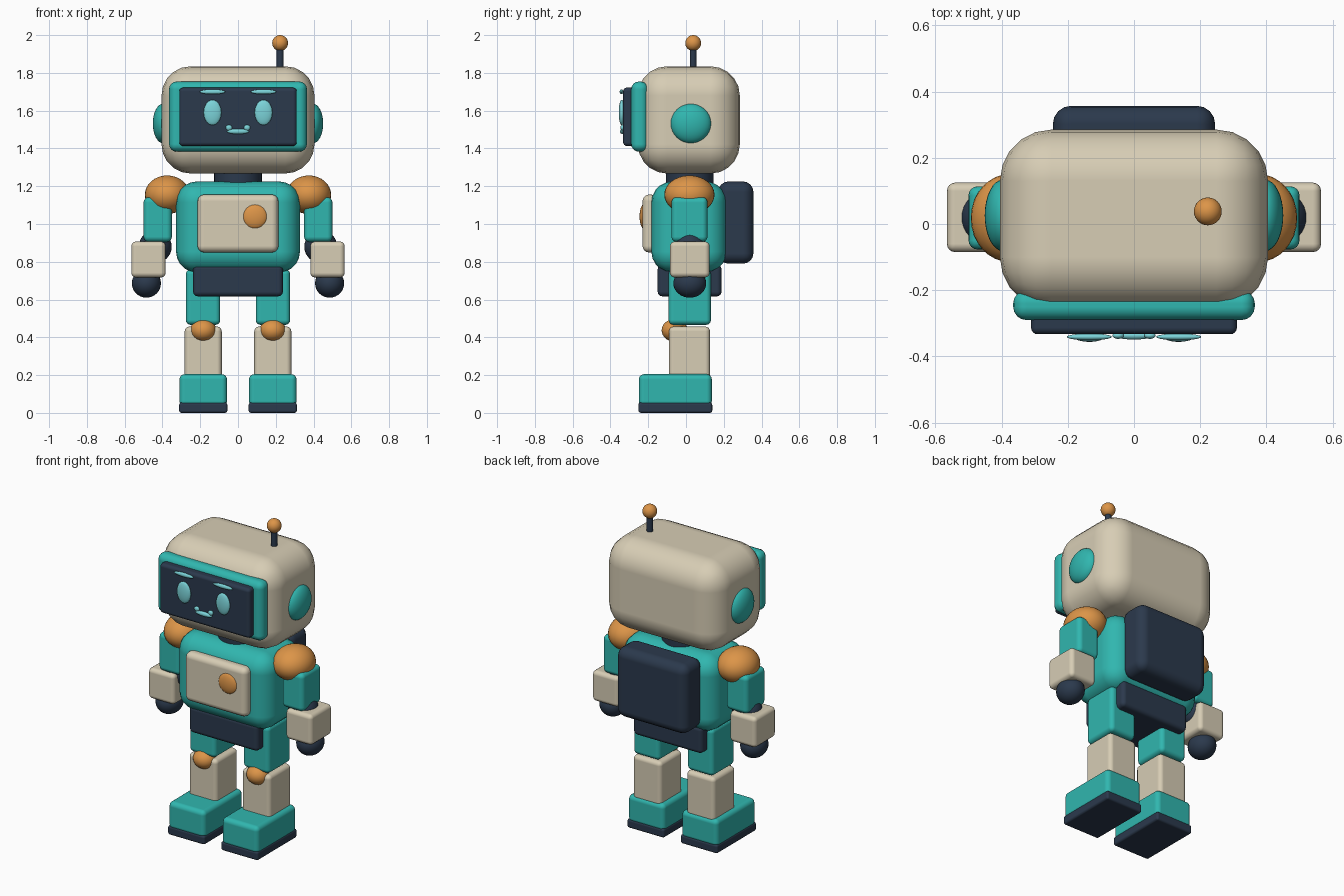
import bpy
import bmesh
from mathutils import Matrix, Vector

cube = bpy.data.objects.get("Cube")
if cube:
    bpy.data.objects.remove(cube, do_unlink=True)


def material(name, r, g, b):
    m = bpy.data.materials.new(name)
    m.use_nodes = True
    m.diffuse_color = (r, g, b, 1)
    shader = m.node_tree.nodes["Principled BSDF"]
    shader.inputs["Base Color"].default_value = (r, g, b, 1)
    shader.inputs["Roughness"].default_value = 0.6
    return m


CREAM = material("warm cream", 0.68, 0.61, 0.46)
TEAL = material("teal", 0.03, 0.47, 0.43)
NAVY = material("dark navy", 0.024, 0.041, 0.073)
ORANGE = material("orange", 0.72, 0.30, 0.065)
CYAN = material("pale cyan", 0.20, 0.66, 0.70)


def finish(name, bm, mat, location):
    mesh = bpy.data.meshes.new(name)
    for face in bm.faces:
        face.smooth = True
    bm.to_mesh(mesh)
    bm.free()
    mesh.materials.append(mat)
    obj = bpy.data.objects.new(name, mesh)
    obj.location = location
    bpy.context.collection.objects.link(obj)
    return obj


def box(name, mat, x, y, z, bevel, segments=4):
    """Rounded box given its (low, high) range on each axis."""
    size = Vector((x[1] - x[0], y[1] - y[0], z[1] - z[0]))
    centre = (sum(x) / 2, sum(y) / 2, sum(z) / 2)
    bm = bmesh.new()
    bmesh.ops.create_cube(bm, size=1, matrix=Matrix.Diagonal(size).to_4x4())
    obj = finish(name, bm, mat, centre)
    mod = obj.modifiers.new("rounded edges", "BEVEL")
    mod.width = bevel
    mod.segments = segments
    mod.limit_method = "NONE"
    mod.harden_normals = True
    return obj


def ball(name, mat, centre, radii):
    bm = bmesh.new()
    bmesh.ops.create_uvsphere(bm, u_segments=32, v_segments=16, radius=1,
                              matrix=Matrix.Diagonal(radii).to_4x4())
    return finish(name, bm, mat, centre)


def rod(name, mat, centre, radius, height):
    bm = bmesh.new()
    bmesh.ops.create_cone(bm, cap_ends=True, segments=32, radius1=radius,
                          radius2=radius, depth=height)
    obj = finish(name, bm, mat, centre)
    for face in obj.data.polygons:
        face.use_smooth = len(face.vertices) == 4
    return obj


def centred(half):
    return (-half, half)


# Head, face surround, screen and neck
box("head", CREAM, centred(0.405), (-0.255, 0.285), (1.267, 1.835), 0.155, 5)
box("face_surround", TEAL, centred(0.365), (-0.29, -0.2), (1.383, 1.754), 0.04)
box("face_screen", NAVY, centred(0.311), (-0.333, -0.26), (1.413, 1.722), 0.02)
rod("neck", NAVY, (0, 0.02, 1.24), 0.126, 0.12)

# Antenna
rod("antenna_stem", NAVY, (0.223, 0.038, 1.86), 0.018, 0.16)
ball("antenna_tip", ORANGE, (0.223, 0.038, 1.958), (0.042, 0.042, 0.042))

# Torso, chest panel, backpack and pelvis
box("torso", TEAL, centred(0.328), (-0.183, 0.214), (0.743, 1.225), 0.11, 5)
box("chest_panel", CREAM, centred(0.214), (-0.23, -0.15), (0.849, 1.156), 0.035)
ball("chest_button", ORANGE, (0.09, -0.222, 1.04), (0.066, 0.024, 0.066))
box("backpack", NAVY, centred(0.245), (0.17, 0.357), (0.79, 1.225), 0.055)
box("pelvis", NAVY, centred(0.238), (-0.15, 0.188), (0.617, 0.785), 0.025)

# Mouth
ball("mouth", CYAN, (0, -0.337, 1.49), (0.058, 0.012, 0.014))

for side, s in (("left", 1), ("right", -1)):

    def span(low, high):
        return tuple(sorted((s * low, s * high)))

    # Facial features and ear
    ball(side + "_eye", CYAN, (s * 0.135, -0.34, 1.59), (0.047, 0.016, 0.067))
    ball(side + "_brow", CYAN, (s * 0.135, -0.341, 1.7), (0.068, 0.01, 0.013))
    ball(side + "_mouth_corner", CYAN, (s * 0.048, -0.337, 1.51), (0.017, 0.01, 0.015))
    ball(side + "_ear", TEAL, (s * 0.396, 0.026, 1.532), (0.055, 0.108, 0.105))

    # Arm
    ball(side + "_shoulder", ORANGE, (s * 0.375, 0.018, 1.155), (0.118, 0.133, 0.102))
    box(side + "_upper_arm", TEAL, span(0.35, 0.5), (-0.077, 0.114), (0.905, 1.142), 0.028)
    ball(side + "_elbow", NAVY, (s * 0.438, 0.02, 0.88), (0.087, 0.087, 0.087))
    box(side + "_forearm", CREAM, span(0.383, 0.565), (-0.085, 0.125), (0.717, 0.907), 0.025)
    ball(side + "_hand", NAVY, (s * 0.485, 0.02, 0.686), (0.077, 0.087, 0.076))

    # Leg
    box(side + "_thigh", TEAL, span(0.094, 0.276), (-0.092, 0.132), (0.466, 0.76), 0.026)
    ball(side + "_knee", ORANGE, (s * 0.184, -0.06, 0.437), (0.069, 0.069, 0.06))
    box(side + "_shin", CREAM, span(0.086, 0.282), (-0.09, 0.127), (0.18, 0.457), 0.025)
    box(side + "_foot", TEAL, span(0.058, 0.31), (-0.25, 0.137), (0.035, 0.205), 0.028)
    box(side + "_sole", NAVY, span(0.056, 0.312), (-0.252, 0.139), (0, 0.055), 0.013, 3)
